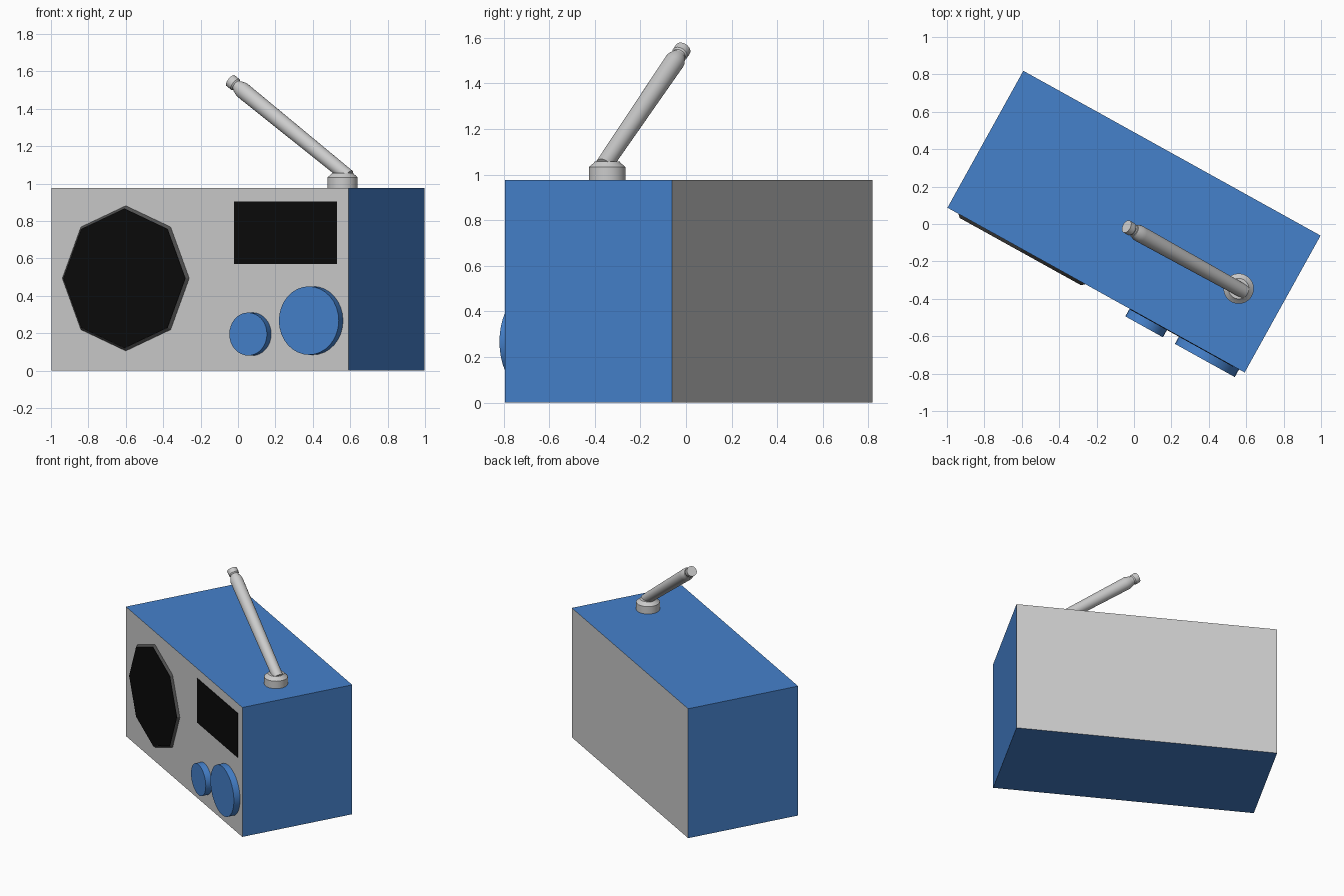
import bpy, bmesh
from math import radians, cos, sin, pi, tau
from mathutils import Matrix, Vector

if "Cube" in bpy.data.objects:
    bpy.data.objects.remove(bpy.data.objects["Cube"])

W, D, H = 1.817, 0.837, 0.977
FRONT = -D / 2
# The whole radio is turned about the vertical axis
PLACE = Matrix.Translation((0, 0.0125, 0)) @ Matrix.Rotation(radians(-29), 4, 'Z')


def material(name, rgb):
    m = bpy.data.materials.new(name)
    m.diffuse_color = (*rgb, 1)
    m.use_nodes = True
    m.node_tree.nodes["Principled BSDF"].inputs["Base Color"].default_value = m.diffuse_color
    return m


BLUE = material("blue", (0.06, 0.22, 0.6))
BLACK = material("black", (0.003, 0.003, 0.003))
DARK = material("dark_grey", (0.08, 0.08, 0.08))


def finish(name, bm, matrix, mat=None, smooth=False):
    bmesh.ops.recalc_face_normals(bm, faces=bm.faces)
    mesh = bpy.data.meshes.new(name)
    bm.to_mesh(mesh)
    bm.free()
    ob = bpy.data.objects.new(name, mesh)
    bpy.context.collection.objects.link(ob)
    ob.matrix_world = PLACE @ matrix
    if mat:
        mesh.materials.append(mat)
    if smooth:
        bpy.ops.object.select_all(action='DESELECT')
        ob.select_set(True)
        bpy.context.view_layer.objects.active = ob
        bpy.ops.object.shade_smooth_by_angle(angle=radians(30))
    return ob


def box(name, center, size, mat=None, open_ends=False):
    bm = bmesh.new()
    bmesh.ops.create_cube(bm, size=1)
    bmesh.ops.scale(bm, vec=size, verts=bm.verts)
    if open_ends:
        ends = [f for f in bm.faces if abs(f.normal.y) > 0.9]
        bmesh.ops.delete(bm, geom=ends, context='FACES_ONLY')
    return finish(name, bm, Matrix.Translation(center), mat)


def panel(name, side):
    bm = bmesh.new()
    pts = [(-W / 2, 0), (W / 2, 0), (W / 2, H), (-W / 2, H)]
    face = bm.faces.new([bm.verts.new((side * x, 0, z)) for x, z in pts])
    mesh_ob = finish(name, bm, Matrix.Translation((0, -side * D / 2, 0)))
    # Panel must face outwards
    if mesh_ob.data.polygons[0].normal.y * side > 0:
        mesh_ob.data.flip_normals()
    return mesh_ob


def lathe(name, profile, matrix, mat=None, segments=32):
    """Turn (radius, height) points about local z and cap both ends."""
    bm = bmesh.new()
    rings = [[bm.verts.new((r * cos(tau * i / segments), r * sin(tau * i / segments), z))
              for i in range(segments)] for r, z in profile]
    for a, b in zip(rings, rings[1:]):
        for i in range(segments):
            j = (i + 1) % segments
            bm.faces.new((a[i], a[j], b[j], b[i]))
    bm.faces.new(rings[0][::-1])
    bm.faces.new(rings[-1])
    return finish(name, bm, matrix, mat, smooth=segments > 8)


def on_front(x, z):
    return Matrix.Translation((x, FRONT, z)) @ Matrix.Rotation(pi / 2, 4, 'X')


# Case: blue shell with grey front and back
box("case_shell", (0, 0, H / 2), (W, D, H), BLUE, open_ends=True)
panel("front_panel", 1)
panel("back_panel", -1)

# Octagonal speaker
lathe("speaker_rim", [(0.388, 0), (0.373, 0.014)], on_front(-0.454, 0.493), DARK, 8)
lathe("speaker_grille", [(0.373, 0.013), (0.372, 0.016)], on_front(-0.454, 0.493), BLACK, 8)

# Display window
box("display", (0.5235, FRONT, 0.7375), (0.63, 0.006, 0.335), BLACK)

# Two dials
for name, x, z, r in (("small_dial", 0.32, 0.195, 0.115), ("large_dial", 0.691, 0.267, 0.183)):
    lathe(name, [(r, 0), (r, 0.047)], on_front(x, z), BLUE)

# Antenna base
lathe("antenna_base", [(0.081, 0), (0.081, 0.056), (0.062, 0.072), (0.055, 0.08)],
      Matrix.Translation((0.663, -0.042, H)))

# Leaning antenna with narrower tip
start, tip = Vector((0.681, -0.042, 1.05)), Vector((-0.022, -0.042, 1.55))
axis = tip - start
L = axis.length
lean = Matrix.Translation(start) @ axis.to_track_quat('Z', 'Y').to_matrix().to_4x4()
lathe("antenna_rod", [(0.037, -0.02), (0.038, 0.05), (0.044, L - 0.11), (0.044, L - 0.085),
                      (0.034, L - 0.055)], lean)
lathe("antenna_tip", [(0.030, L - 0.07), (0.030, L - 0.043), (0.036, L - 0.035), (0.036, L)], lean)
